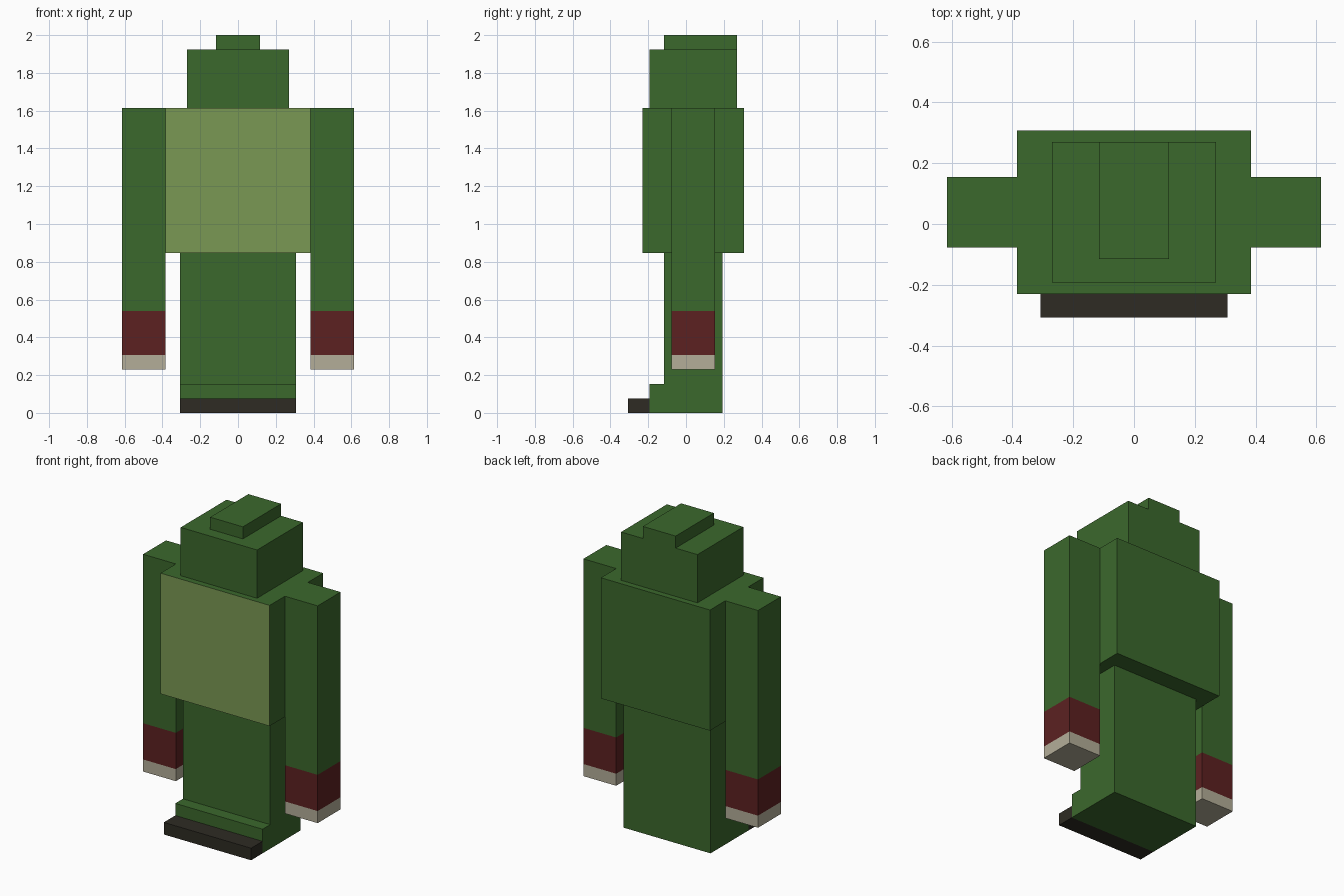
import bpy
import bmesh
from mathutils import Vector

U = 2 / 26  # one block unit

cube = bpy.data.objects.get("Cube")
if cube:
    bpy.data.objects.remove(cube, do_unlink=True)


def material(name, hex_code):
    """Flat colour from a hex code, converted to linear values."""
    def linear(c):
        return c / 12.92 if c <= 0.04045 else ((c + 0.055) / 1.055) ** 2.4
    rgb = [linear(v / 255) for v in bytes.fromhex(hex_code)]
    mat = bpy.data.materials.new(name)
    mat.use_nodes = True
    mat.diffuse_color = (*rgb, 1)
    bsdf = mat.node_tree.nodes["Principled BSDF"]
    bsdf.inputs["Base Color"].default_value = (*rgb, 1)
    return mat


GREEN = material("dark green", "3B682C")
LIGHT = material("light green", "7A9954")
RED = material("dark red", "5C2121")
BONE = material("bone", "B4AE98")
BLACK = material("dark brown", "2E2B23")


def finish(name, bm, mats):
    bmesh.ops.recalc_face_normals(bm, faces=bm.faces)
    mesh = bpy.data.meshes.new(name)
    bm.to_mesh(mesh)
    bm.free()
    for mat in mats:
        mesh.materials.append(mat)
    obj = bpy.data.objects.new(name, mesh)
    bpy.context.collection.objects.link(obj)
    return obj


def box(name, x, y, z, mats, cuts=(), rule=None):
    """Box from unit ranges, cut at given heights and coloured by a rule."""
    bm = bmesh.new()
    bmesh.ops.create_cube(bm, size=1)
    for v in bm.verts:
        v.co = Vector([(a + b) / 2 + c * (b - a)
                       for c, (a, b) in zip(v.co, (x, y, z))]) * U
    for h in cuts:
        bmesh.ops.bisect_plane(bm, geom=bm.verts[:] + bm.edges[:] + bm.faces[:],
                               plane_co=(0, 0, h * U), plane_no=(0, 0, 1))
    bm.normal_update()
    if rule:
        for f in bm.faces:
            f.material_index = rule(f)
    return finish(name, bm, mats)


# Head and raised crown
box("head", (-3.5, 3.5), (-2.5, 3.5), (21, 25), [GREEN])
box("crown", (-1.5, 1.5), (-1.5, 3.5), (25, 26), [GREEN])

# Torso with a lighter chest
box("torso", (-5, 5), (-3, 4), (11, 21), [GREEN, LIGHT],
    rule=lambda f: int(f.normal.y < -0.5))


# Arms with red cuffs and bone tips
def arm_colour(face):
    h = face.calc_center_median().z / U
    return 2 if h < 4 else 1 if h < 7 else 0


for side, x in (("left", (5, 8)), ("right", (-8, -5))):
    box(side + "_arm", x, (-1, 2), (3, 21), [GREEN, RED, BONE],
        cuts=(4, 7), rule=arm_colour)

# Legs: stepped side profile extruded across the width
bm = bmesh.new()
profile = [(2.5, 0), (2.5, 11), (-1.5, 11), (-1.5, 2), (-2.5, 2), (-2.5, 0)]
side_face = bm.faces.new([bm.verts.new((-4 * U, y * U, z * U)) for y, z in profile])
extruded = bmesh.ops.extrude_face_region(bm, geom=[side_face])["geom"]
bmesh.ops.translate(bm, vec=(8 * U, 0, 0),
                    verts=[v for v in extruded if isinstance(v, bmesh.types.BMVert)])
finish("legs", bm, [GREEN])

# Toe block
box("toes", (-4, 4), (-4, -2.5), (0, 1), [BLACK])
